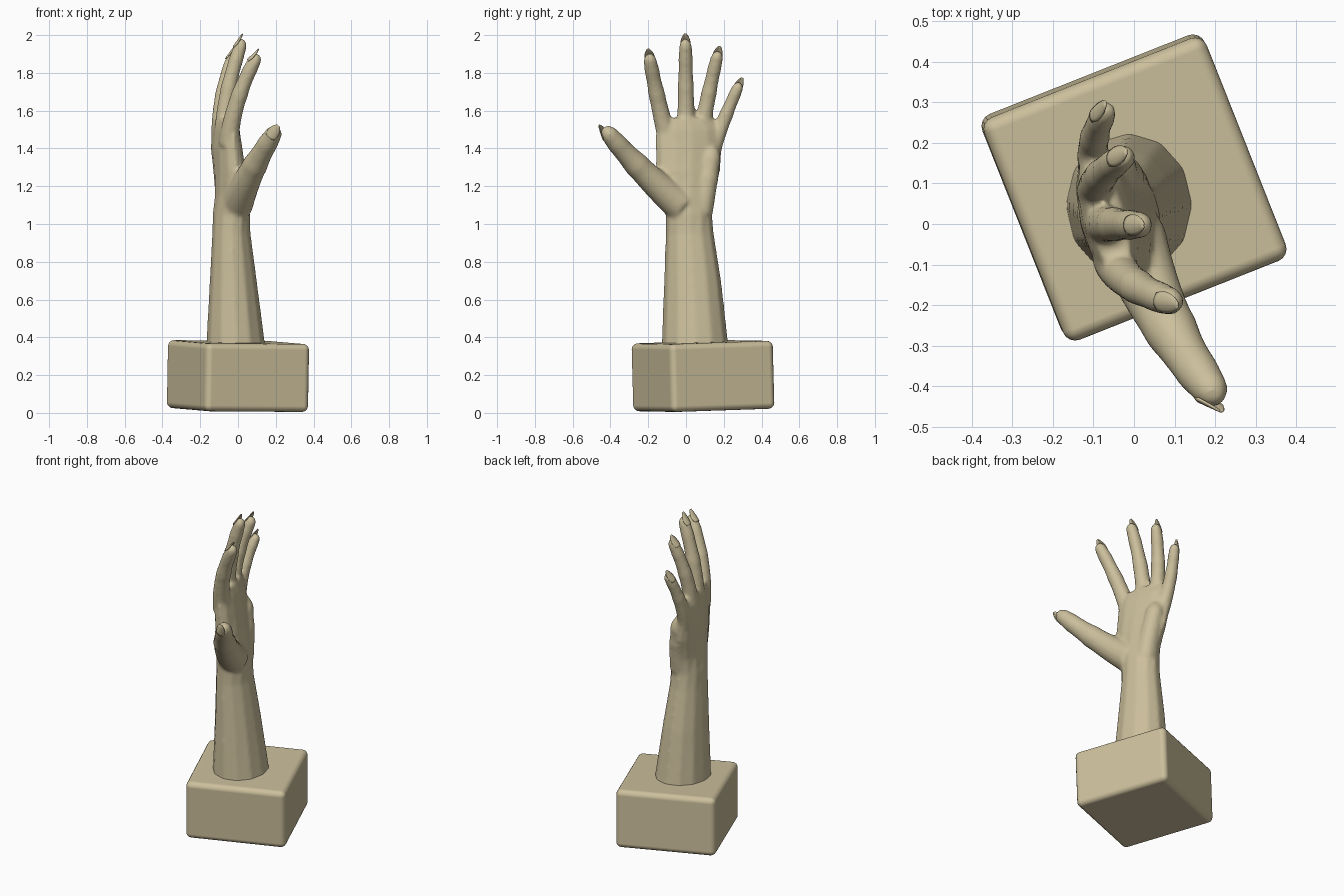
import bpy
import bmesh
import math
from mathutils import Vector, Matrix

old = bpy.data.objects.get("Cube")
if old:
    bpy.data.objects.remove(old, do_unlink=True)

# One plain clay colour for everything
CLAY = (0.60, 0.52, 0.33, 1)
clay = bpy.data.materials.new("clay_beige")
clay.use_nodes = True
clay.diffuse_color = CLAY
shader = next(n for n in clay.node_tree.nodes if n.type == "BSDF_PRINCIPLED")
shader.inputs["Base Color"].default_value = CLAY
shader.inputs["Roughness"].default_value = 0.7


def make_object(name, bm):
    """Turn a bmesh into a smooth shaded object in the clay colour."""
    bmesh.ops.recalc_face_normals(bm, faces=bm.faces)
    mesh = bpy.data.meshes.new(name)
    bm.to_mesh(mesh)
    bm.free()
    for poly in mesh.polygons:
        poly.use_smooth = True
    mesh.materials.append(clay)
    obj = bpy.data.objects.new(name, mesh)
    bpy.context.collection.objects.link(obj)
    return obj


def loft(bm, rings):
    """Skin a closed tube over a list of rings of points."""
    loops = [[bm.verts.new(point) for point in ring] for ring in rings]
    count = len(loops[0])
    for low, high in zip(loops, loops[1:]):
        for i in range(count):
            j = (i + 1) % count
            bm.faces.new((low[i], low[j], high[j], high[i]))
    bm.faces.new(loops[0][::-1])
    bm.faces.new(loops[-1])


def ellipse(centre, rotation, rx, ry, sides):
    """Ring of points around a centre, in the plane set by the rotation."""
    angles = [math.tau * i / sides for i in range(sides)]
    return [centre + rotation @ Vector((rx * math.cos(a), ry * math.sin(a), 0))
            for a in angles]


def digit(bm, root, bend, tip, root_radius, tip_radius, steps=32):
    """Curved finger with faint joint swellings and a rounded tip."""
    root, bend, tip = Vector(root), Vector(bend), Vector(tip)
    length = (bend - root).length + (tip - bend).length
    rings = []
    for i in range(steps + 1):
        t = 1 - (1 - i / steps) ** 1.7
        s = 1 - t
        centre = root * s * s + bend * 2 * s * t + tip * t * t
        tangent = (bend - root) * s + (tip - bend) * t
        radius = root_radius * s + tip_radius * t
        for joint in (0.56, 0.82):
            radius *= 1 + 0.06 * math.exp(-((t - joint) / 0.05) ** 2)
        left = s * length / (tip_radius * 1.3)
        if left < 1:
            radius *= math.sqrt(1 - (1 - left) ** 2)
        radius = max(radius, 0.004)
        turn = tangent.to_track_quat("Z", "Y").to_matrix()
        rings.append(ellipse(centre, turn, radius, radius, 16))
    loft(bm, rings)


def nail(name, bend, tip, back, radius):
    """Thin arched nail on the back of a fingertip, tapering past its end."""
    tip = Vector(tip)
    along = (tip - Vector(bend)).normalized()
    back = Vector(back)
    back = (back - along * back.dot(along)).normalized()
    side = along.cross(back)
    width = radius * 0.8
    bm = bmesh.new()
    rows = []
    for i in range(9):
        u = i / 8
        half = width * (1 - 0.8 * u ** 3) * (0.75 + 0.25 * min(1, u * 4))
        row = []
        for j in range(7):
            v = j / 3 - 1
            height = radius * (1.05 - 0.65 * u) - 0.4 * half * v * v
            row.append(bm.verts.new(tip + along * (u * 0.08 - 0.056)
                                    + side * half * v + back * height))
        rows.append(row)
    for low, high in zip(rows, rows[1:]):
        for j in range(len(low) - 1):
            bm.faces.new((low[j], low[j + 1], high[j + 1], high[j]))
    plate = make_object(name, bm)
    thick = plate.modifiers.new("thickness", "SOLIDIFY")
    thick.thickness = 0.005
    thick.offset = 0


# Rounded block at the foot, turned and very slightly tilted
bm = bmesh.new()
bmesh.ops.create_cube(bm, size=1)
bmesh.ops.scale(bm, verts=bm.verts, vec=(0.59, 0.59, 0.36))
tilt = Matrix.Rotation(0.027, 4, "X") @ Matrix.Rotation(0.018, 4, "Y")
bmesh.ops.transform(bm, verts=bm.verts,
                    matrix=tilt @ Matrix.Rotation(math.radians(21.6), 4, "Z"))
bmesh.ops.translate(bm, verts=bm.verts, vec=(0, 0.09, 0.195))
block = make_object("base_block", bm)
bevel = block.modifiers.new("rounded_edges", "BEVEL")
bevel.width = 0.032
bevel.segments = 4
bevel.harden_normals = True

# Forearm and palm: height, centre x, centre y, half depth, half width, turn
arm_sections = [
    (0.30, -0.01, 0.05, 0.162, 0.182, 0),
    (0.70, -0.025, 0.035, 0.125, 0.152, 0),
    (0.95, -0.035, 0.02, 0.102, 0.128, 0),
    (1.05, -0.035, 0.015, 0.1, 0.124, 4),
    (1.15, -0.035, 0.01, 0.088, 0.142, 8),
    (1.28, -0.045, 0.01, 0.08, 0.175, 12),
    (1.40, -0.06, 0.015, 0.074, 0.182, 14),
    (1.50, -0.065, 0.015, 0.062, 0.18, 14),
    (1.56, -0.065, 0.005, 0.045, 0.15, 14),
]
bm = bmesh.new()
loft(bm, [ellipse(Vector((x, y, z)), Matrix.Rotation(math.radians(turn), 3, "Z"),
                  depth, width, 12)
          for z, x, y, depth, width, turn in arm_sections])

# Fleshy heel of the palm below the little finger
digit(bm, (-0.02, 0.08, 1.06), (-0.02, 0.11, 1.2), (-0.06, 0.14, 1.42), 0.062, 0.05)

# Digits: root, bend, tip, root radius, tip radius, direction of the nail
BACK = (-1, 0, 0)
digits = {
    "index": ((-0.05, -0.09, 1.42), (-0.03, -0.155, 1.66), (0.108, -0.196, 1.9),
              0.053, 0.034, BACK),
    "middle": ((-0.075, 0, 1.42), (-0.085, 0, 1.68), (0.027, -0.003, 1.98),
               0.052, 0.033, BACK),
    "ring": ((-0.09, 0.07, 1.42), (-0.115, 0.11, 1.66), (-0.015, 0.172, 1.915),
             0.049, 0.032, BACK),
    "little": ((-0.09, 0.13, 1.36), (-0.12, 0.2, 1.56), (-0.065, 0.287, 1.75),
               0.045, 0.029, BACK),
    "thumb": ((-0.01, -0.03, 1.1), (0.06, -0.25, 1.28), (0.21, -0.435, 1.51),
              0.09, 0.042, (-0.2, -1, 0)),
}
for name, (root, bend, tip, root_radius, tip_radius, back) in digits.items():
    digit(bm, root, bend, tip, root_radius, tip_radius)
    nail(name + "_nail", bend, tip, back, tip_radius)

# Fuse forearm, palm and digits into one smooth skin
hand = make_object("forearm_and_hand", bm)
fuse = hand.modifiers.new("fuse", "REMESH")
fuse.mode = "VOXEL"
fuse.voxel_size = 0.01
fuse.use_smooth_shade = True
relax = hand.modifiers.new("relax", "SMOOTH")
relax.factor = 0.5
relax.iterations = 8
